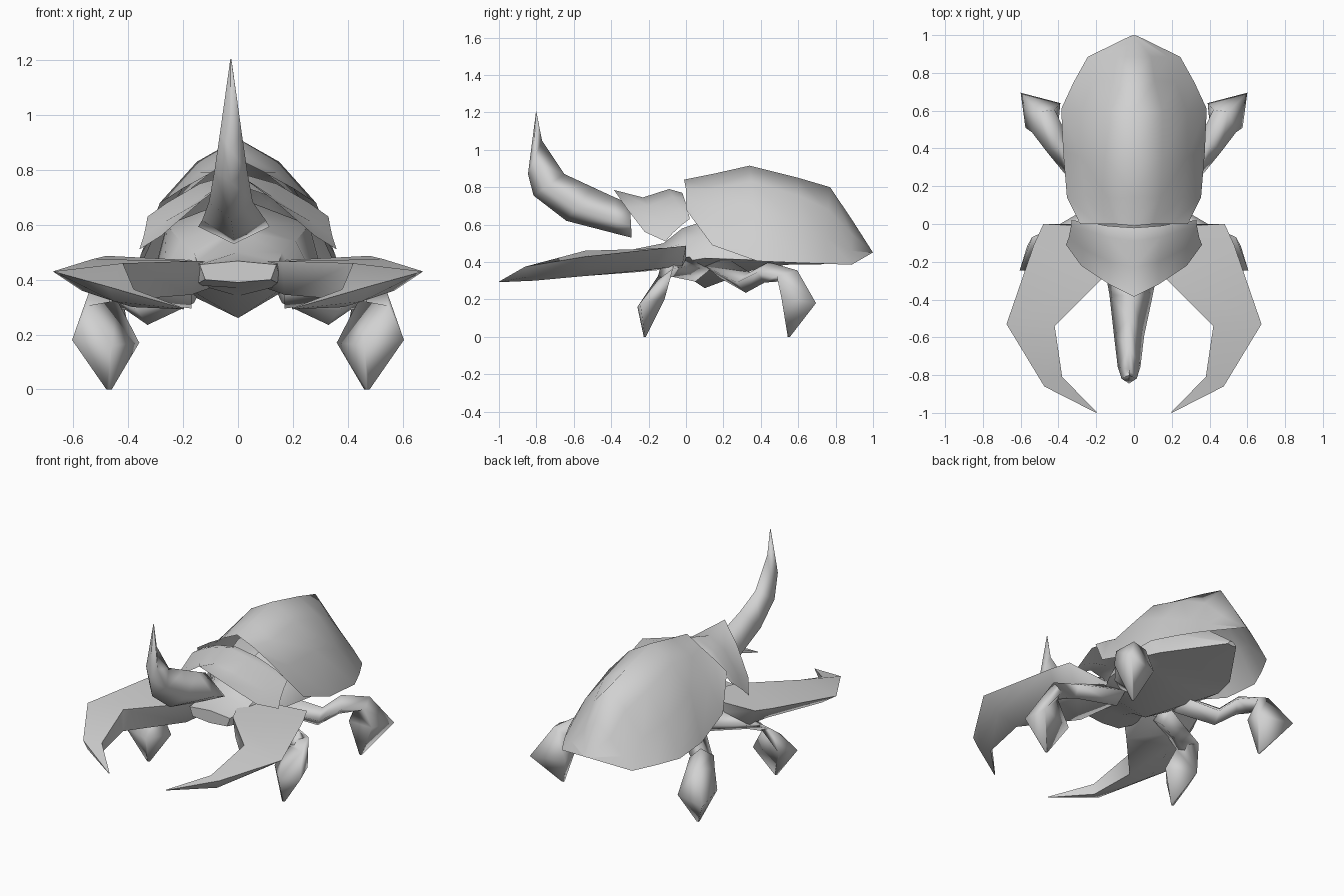
import bpy, bmesh, math
from mathutils import Vector

if "Cube" in bpy.data.objects:
    bpy.data.objects.remove(bpy.data.objects["Cube"], do_unlink=True)

grey = bpy.data.materials.new("light_grey")
grey.use_nodes = True
grey.diffuse_color = (0.64, 0.64, 0.64, 1)
grey.node_tree.nodes["Principled BSDF"].inputs["Base Color"].default_value = (0.64, 0.64, 0.64, 1)


def loft(name, rings, closed=True, mirror=False, side=1, angle=45):
    """Skin a list of equal-length rings; closed rings get end caps."""
    bm = bmesh.new()
    rows = [[bm.verts.new((side * p[0], p[1], p[2])) for p in ring] for ring in rings]
    n = len(rows[0])
    for a, b in zip(rows, rows[1:]):
        for i in range(n if closed else n - 1):
            j = (i + 1) % n
            bm.faces.new((a[i], a[j], b[j], b[i]))
    if closed:
        bm.faces.new(rows[0])
        bm.faces.new(rows[-1])
    if mirror:
        geom = bm.verts[:] + bm.edges[:] + bm.faces[:]
        copy = bmesh.ops.duplicate(bm, geom=geom)["geom"]
        for v in copy:
            if isinstance(v, bmesh.types.BMVert):
                v.co.x *= -1
    bmesh.ops.remove_doubles(bm, verts=bm.verts[:], dist=0.0005)
    bmesh.ops.recalc_face_normals(bm, faces=bm.faces[:])
    if not closed and sum(f.normal.z * f.calc_area() for f in bm.faces) < 0:
        bmesh.ops.reverse_faces(bm, faces=bm.faces[:])
    mesh = bpy.data.meshes.new(name)
    bm.to_mesh(mesh)
    bm.free()
    mesh.materials.append(grey)
    obj = bpy.data.objects.new(name, mesh)
    bpy.context.collection.objects.link(obj)
    bpy.ops.object.select_all(action="DESELECT")
    obj.select_set(True)
    bpy.context.view_layer.objects.active = obj
    bpy.ops.object.shade_smooth_by_angle(angle=math.radians(angle))


def diamond(c, u, v):
    """Four-sided ring around a centre."""
    c, u, v = Vector(c), Vector(u), Vector(v)
    return [c + u, c + v, c - u, c - v]


# Tent-like wing case, half profile from ridge to lower edge, mirrored
loft("wing_case", [
    [(0, -0.01, 0.84), (0.10, 0, 0.79), (0.20, 0, 0.735), (0.285, 0, 0.68)],
    [(0, 0.14, 0.87), (0.14, 0.14, 0.79), (0.26, 0.14, 0.66), (0.355, 0.14, 0.49)],
    [(0, 0.34, 0.915), (0.15, 0.35, 0.83), (0.285, 0.36, 0.68), (0.375, 0.38, 0.405)],
    [(0, 0.60, 0.85), (0.15, 0.60, 0.755), (0.28, 0.60, 0.59), (0.385, 0.61, 0.395)],
    [(0, 0.77, 0.80), (0.11, 0.76, 0.68), (0.22, 0.75, 0.53), (0.32, 0.75, 0.39)],
    [(0, 0.885, 0.63), (0.09, 0.885, 0.55), (0.18, 0.885, 0.46), (0.245, 0.885, 0.385)],
    [(0, 1.0, 0.45)] * 3 + [(0.02, 0.995, 0.448)],
], closed=False, mirror=True, angle=80)

# Neck shield with upturned front lip
loft("neck_shield", [
    [(0, -0.385, 0.785), (0.13, -0.32, 0.69), (0.28, -0.22, 0.56), (0.36, -0.11, 0.51)],
    [(0, -0.23, 0.745), (0.13, -0.20, 0.70), (0.27, -0.13, 0.61), (0.345, -0.07, 0.555)],
    [(0, -0.09, 0.79), (0.14, -0.07, 0.75), (0.26, -0.03, 0.68), (0.335, -0.02, 0.60)],
    [(0, -0.02, 0.77), (0.14, -0.01, 0.74), (0.25, 0.01, 0.685), (0.33, 0.02, 0.63)],
], closed=False, mirror=True, angle=80)


# Head, thorax and belly as one tapering body
def body_ring(y, top, shoulder, flank, keel):
    (sx, sz), (fx, fz) = shoulder, flank
    return [(0, y, top), (sx, y, sz), (fx, y, fz), (0, y, keel),
            (-fx, y, fz), (-sx, y, sz)]


loft("body", [
    body_ring(-0.28, 0.468, (0.14, 0.455), (0.12, 0.40), 0.39),
    body_ring(-0.12, 0.50, (0.15, 0.465), (0.16, 0.38), 0.37),
    body_ring(-0.02, 0.58, (0.16, 0.50), (0.21, 0.40), 0.34),
    body_ring(0.10, 0.62, (0.21, 0.54), (0.27, 0.42), 0.26),
    body_ring(0.38, 0.70, (0.26, 0.60), (0.31, 0.41), 0.365),
    body_ring(0.54, 0.68, (0.23, 0.54), (0.26, 0.395), 0.385),
    body_ring(0.87, 0.42, (0.02, 0.41), (0.03, 0.395), 0.39),
], angle=40)


# Curved horn: each station has a back point, a front point and a half width
def horn_ring(back, front, w):
    mid = [b * 0.35 + f * 0.65 for b, f in zip(back, front)]
    x = -0.015 if w > 0.1 else -0.026
    return [(x, *back), (x + w, *mid), (x, *front), (x - w, *mid)]


loft("horn", [
    horn_ring((-0.30, 0.71), (-0.29, 0.53), 0.13),
    horn_ring((-0.38, 0.745), (-0.37, 0.55), 0.115),
    horn_ring((-0.50, 0.80), (-0.64, 0.62), 0.08),
    horn_ring((-0.65, 0.87), (-0.815, 0.755), 0.06),
    horn_ring((-0.77, 1.05), (-0.845, 0.87), 0.04),
    horn_ring((-0.80, 1.205), (-0.802, 1.204), 0.002),
], angle=180)

for side, label in ((1, "left"), (-1, "right")):
    # Pincer: outer edge, lower outer edge, lower inner edge, upper inner edge
    loft(label + "_pincer", [
        [(0.48, 0.0, 0.487), (0.43, -0.02, 0.38), (0.10, 0.0, 0.37), (0.04, -0.02, 0.465)],
        [(0.53, -0.11, 0.475), (0.43, -0.18, 0.36), (0.17, -0.27, 0.345), (0.16, -0.28, 0.468)],
        [(0.675, -0.53, 0.43), (0.57, -0.53, 0.36), (0.42, -0.54, 0.325), (0.42, -0.54, 0.46)],
        [(0.475, -0.86, 0.375), (0.45, -0.85, 0.32), (0.385, -0.81, 0.30), (0.38, -0.81, 0.365)],
        [(0.20, -1.0, 0.295), (0.2, -0.999, 0.293), (0.198, -0.997, 0.292), (0.197, -0.996, 0.296)],
    ], side=side, angle=80)

    # Front leg reaching forward to a broad pointed foot
    loft(label + "_front_leg", [
        diamond((0.17, 0.05, 0.36), (0, 0.08, 0), (0, 0, 0.065)),
        diamond((0.38, -0.07, 0.375), (0.02, 0.065, 0), (0, 0, 0.055)),
        diamond((0.49, -0.11, 0.345), (0.05, 0.04, 0.02), (-0.06, 0.04, 0.04)),
        [(0.605, -0.245, 0.18), (0.565, -0.115, 0.20), (0.36, -0.15, 0.17), (0.46, -0.26, 0.16)],
        diamond((0.47, -0.22, 0.0), (0.01, 0, 0), (0, 0.006, 0)),
    ], side=side, angle=180)

    # Rear leg with a low knee and a broad pointed foot
    loft(label + "_rear_leg", [
        diamond((0.16, 0.18, 0.38), (0.03, -0.08, 0), (0, 0, 0.065)),
        diamond((0.34, 0.33, 0.29), (0.03, -0.06, 0), (0.01, 0.01, 0.055)),
        diamond((0.41, 0.43, 0.345), (0.05, -0.05, 0), (0, 0.01, 0.055)),
        diamond((0.48, 0.545, 0.325), (0.06, -0.06, 0), (0.02, 0.05, 0.03)),
        [(0.575, 0.51, 0.21), (0.60, 0.695, 0.18), (0.39, 0.64, 0.18), (0.40, 0.53, 0.20)],
        diamond((0.47, 0.55, 0.0), (0.006, -0.006, 0), (0.006, 0.006, 0)),
    ], side=side, angle=180)
